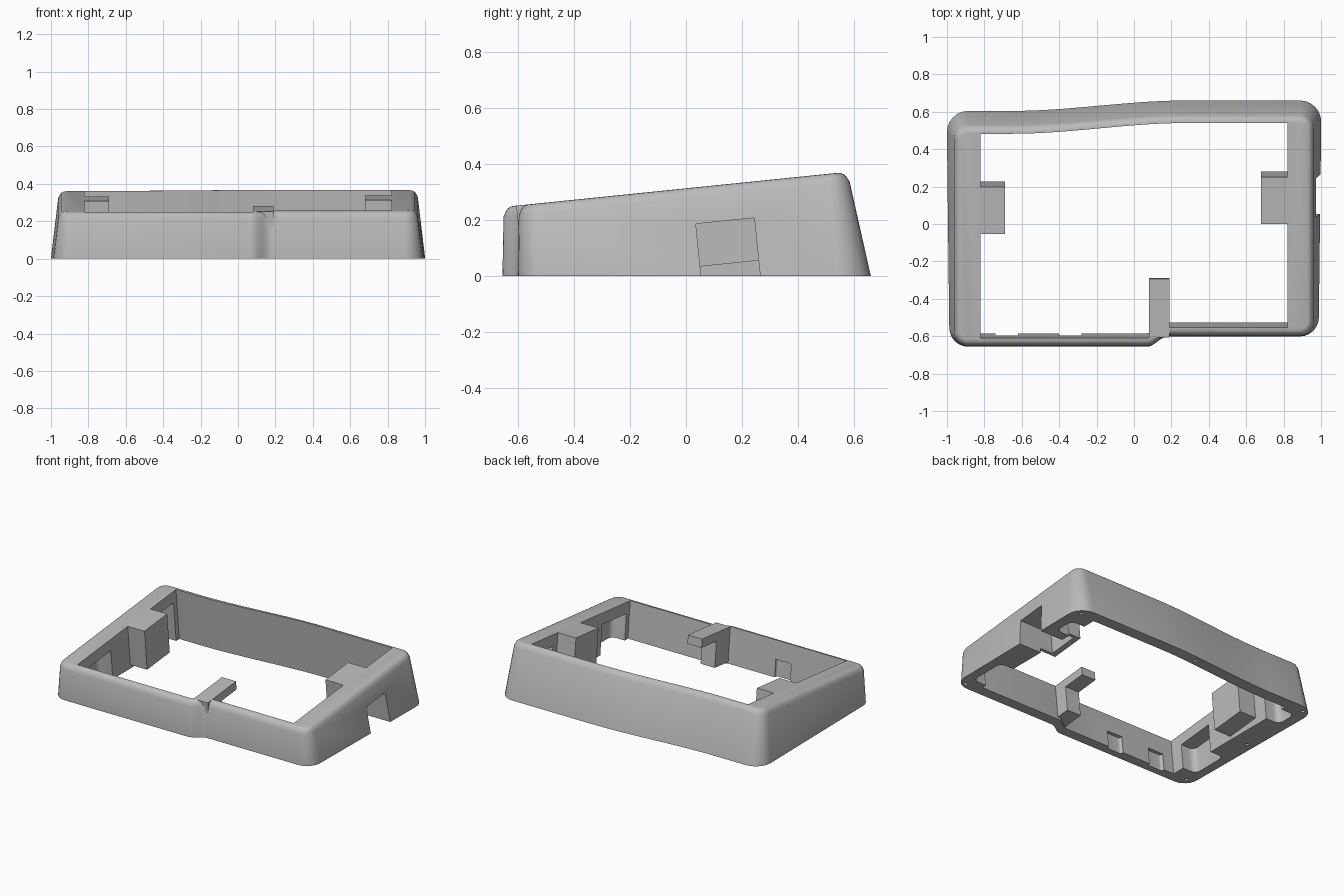
import bpy, bmesh, math
from mathutils import Matrix, Vector

old = bpy.data.objects.get("Cube")
if old:
    bpy.data.objects.remove(old, do_unlink=True)

# The sloping top is the plane w = 0 of a tilted frame
TILT = Matrix.Translation((0, 0, 0.313)) @ Matrix.Rotation(math.atan(0.102), 4, 'X')
DRAFT = 0.12

gray = bpy.data.materials.new("plain_gray")
gray.use_nodes = True
gray.diffuse_color = (0.5, 0.5, 0.5, 1)
gray.node_tree.nodes["Principled BSDF"].inputs["Base Color"].default_value = (0.5, 0.5, 0.5, 1)


def ramp(x, x0, x1, a, b):
    t = min(max((x - x0) / (x1 - x0), 0), 1)
    return a + (b - a) * t * t * (3 - 2 * t)


def finish(bm, name, matrix=TILT):
    bmesh.ops.transform(bm, matrix=matrix, verts=bm.verts)
    bmesh.ops.recalc_face_normals(bm, faces=bm.faces)
    mesh = bpy.data.meshes.new(name)
    bm.to_mesh(mesh)
    bm.free()
    ob = bpy.data.objects.new(name, mesh)
    bpy.context.collection.objects.link(ob)
    mesh.materials.append(gray)
    return ob


def box(name, x, v, w, round_edges=0, matrix=TILT):
    bm = bmesh.new()
    bmesh.ops.create_cube(bm, size=1)
    for p in bm.verts:
        p.co = Vector([lo + (c + 0.5) * (hi - lo) for c, (lo, hi) in zip(p.co, (x, v, w))])
    if round_edges:
        tall = [e for e in bm.edges if abs(e.verts[0].co.z - e.verts[1].co.z) > 0.01]
        bmesh.ops.bevel(bm, geom=tall, offset=round_edges, segments=5,
                        profile=0.5, affect='EDGES')
    return finish(bm, name, matrix)


def outline(half, front, back, r, d):
    """Rounded plan outline, grown outward by d; front and back step along x."""
    half, r = half + d, max(r + d, 0)
    f = lambda x: ramp(x, 0.07, 0.18, *front) - d
    b = lambda x: ramp(x, -0.65, 0.28, *back) + d
    pts = []

    def corner(cx, cy, start):
        steps = 7 if r else 1
        for i in range(steps):
            a = math.radians(start + 90 * i / max(steps - 1, 1))
            pts.append((cx + r * math.cos(a), cy + r * math.sin(a)))

    corner(-half + r, f(-1) + r, 180)
    pts.extend((x, f(x)) for x in [0.07 + 0.11 * i / 8 for i in range(9)])
    corner(half - r, f(1) + r, 270)
    corner(half - r, b(1) - r, 0)
    pts.extend((x, b(x)) for x in [0.28 - 0.93 * i / 14 for i in range(15)])
    corner(-half + r, b(-1) - r, 90)
    return pts


def loft(name, levels, *shape):
    bm = bmesh.new()
    rings = [[bm.verts.new((x, y, w)) for x, y in outline(*shape, d)] for w, d in levels]
    for low, high in zip(rings, rings[1:]):
        for i in range(len(low)):
            j = (i + 1) % len(low)
            bm.faces.new((low[i], low[j], high[j], high[i]))
    bm.faces.new(rings[0])
    bm.faces.new(rings[-1])
    return finish(bm, name)


def cut(ob, cutters):
    for c in cutters:
        mod = ob.modifiers.new("cut", 'BOOLEAN')
        mod.operation, mod.solver, mod.object = 'DIFFERENCE', 'EXACT', c
    bpy.context.view_layer.update()
    mesh = bpy.data.meshes.new_from_object(ob.evaluated_get(bpy.context.evaluated_depsgraph_get()))
    ob.modifiers.clear()
    ob.data = mesh


# Tapered shell with a rounded top rim
R = 0.035
levels = [(-0.5, DRAFT * 0.5)]
for i in range(6):
    a = math.pi / 2 * i / 5
    levels.append((-R + R * math.sin(a), -R + R * math.cos(a) + (DRAFT * R if i == 0 else 0)))
frame = loft("frame", levels, 0.957, (-0.655, -0.6), (0.525, 0.58), 0.07)

# Central opening, ground trim and side port
opening = loft("opening_cutter", [(-0.7, 0), (0.1, 0)], 0.82, (-0.613, -0.555), (0.485, 0.543), 0)
ground = box("ground_cutter", (-2, 2), (-2, 2), (-1, 0), matrix=Matrix())
port = box("port_cutter", (0.72, 1.2), (0.022, 0.232), (-0.6, -0.13))
cutters = [opening, ground, port]

# Rounded pockets under the side rims and scallops in the front wall
for side in (-1, 1):
    for v in ((-0.52, -0.25), (0.3, 0.45)):
        xs = sorted((side * 0.7, side * 0.925))
        cutters.append(box("pocket_cutter", xs, v, (-0.6, -0.08), 0.04))
for x in (-0.68, -0.34):
    cutters.append(box("scallop_cutter", (x - 0.06, x + 0.06), (-0.635, -0.5), (-0.6, -0.13), 0.015))

# Screw holes in the underside
for x, y in ((-0.94, 0.55), (0.94, 0.6), (0, 0.605), (-0.94, 0), (-0.93, -0.59), (0.93, -0.56)):
    bm = bmesh.new()
    bmesh.ops.create_cone(bm, cap_ends=True, segments=16, radius1=0.012, radius2=0.012, depth=0.12)
    cutters.append(finish(bm, "screw_cutter", Matrix.Translation((x, y, 0))))
cut(frame, cutters)

# Inner blocks and front arm
right_block = box("side_block", (-0.82, -0.69), (-0.053, 0.2), (-0.283, 0))
port_housing = box("port_housing", (0.68, 0.82), (0, 0.252), (-0.283, 0))
cut(port_housing, [port])
front_arm = box("front_arm", (0.08, 0.19), (-0.61, -0.295), (-0.06, 0))
arm_leg = box("arm_leg", (0.08, 0.19), (-0.61, -0.46), (-0.24, -0.06))

for c in cutters:
    bpy.data.objects.remove(c, do_unlink=True)

# Smooth the curved walls, keep edges crisp
for ob in (frame, right_block, port_housing, front_arm, arm_leg):
    bpy.ops.object.select_all(action='DESELECT')
    ob.select_set(True)
    bpy.context.view_layer.objects.active = ob
    bpy.ops.object.shade_smooth_by_angle(angle=math.radians(30))
